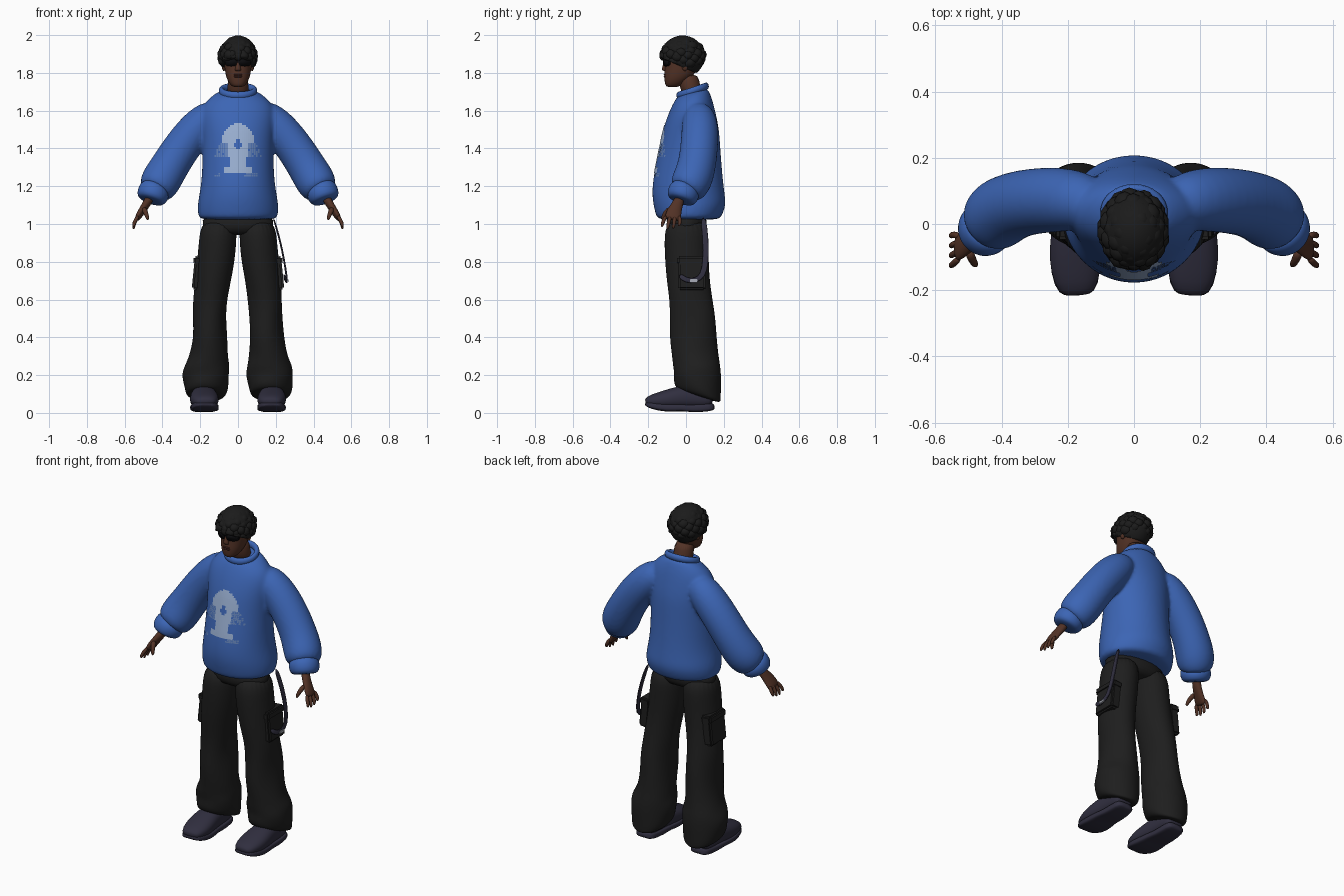
import bpy, bmesh, math, random
from mathutils import Vector, Matrix
from mathutils.bvhtree import BVHTree

random.seed(4)
cube = bpy.data.objects.get("Cube")
if cube:
    bpy.data.objects.remove(cube)


def material(name, r, g, b):
    m = bpy.data.materials.new(name)
    m.use_nodes = True
    m.diffuse_color = (r, g, b, 1)
    bsdf = next(n for n in m.node_tree.nodes if n.type == 'BSDF_PRINCIPLED')
    bsdf.inputs["Base Color"].default_value = (r, g, b, 1)
    bsdf.inputs["Roughness"].default_value = 0.8
    return m


BLUE = material("sweater blue", .045, .13, .46)
BLACK = material("trouser black", .013, .013, .013)
HAIR = material("hair black", .011, .011, .011)
SKIN = material("skin brown", .085, .032, .019)
LIPS = material("lip brown", .06, .018, .014)
NAVY = material("shoe navy", .03, .028, .05)
GLASS = material("glasses black", .004, .004, .005)
PALE = material("print pale", .32, .43, .64)
MID = material("print mid", .13, .23, .48)
METAL = material("buckle grey", .4, .42, .48)


def add_loft(bm, rings, follow=False, n=24, power=2.0):
    """Skin closed rings given as x, y, z, half width, half depth."""
    pts = [Vector(r[:3]) for r in rings]
    loops = []
    for i, r in enumerate(rings):
        t = Vector((0, 0, 1))
        if follow:
            t = (pts[min(i + 1, len(pts) - 1)] - pts[max(i - 1, 0)]).normalized()
        u = Vector((1, 0, 0))
        u = (u - t * u.dot(t)).normalized()
        v = t.cross(u)
        loop = []
        for k in range(n):
            a = math.tau * k / n
            c, s = math.cos(a), math.sin(a)
            c = math.copysign(abs(c) ** (2 / power), c)
            s = math.copysign(abs(s) ** (2 / power), s)
            loop.append(bm.verts.new(pts[i] + u * c * r[3] + v * s * r[-1]))
        loops.append(loop)
    for a, b in zip(loops, loops[1:]):
        for k in range(n):
            bm.faces.new((a[k], a[(k + 1) % n], b[(k + 1) % n], b[k]))
    bm.faces.new(loops[0])
    bm.faces.new(loops[-1])


def finish(bm, name, *mats, smooth=True, subsurf=0):
    bmesh.ops.recalc_face_normals(bm, faces=bm.faces[:])
    mesh = bpy.data.meshes.new(name)
    bm.to_mesh(mesh)
    bm.free()
    for m in mats:
        mesh.materials.append(m)
    for p in mesh.polygons:
        p.use_smooth = smooth
    ob = bpy.data.objects.new(name, mesh)
    bpy.context.collection.objects.link(ob)
    if subsurf:
        ob.modifiers.new("Subdivision", 'SUBSURF').levels = subsurf
        ob.modifiers[0].render_levels = subsurf
    return ob


def loft(name, rings, mat, follow=False, n=24, power=2.0, subsurf=1, warp=None):
    bm = bmesh.new()
    add_loft(bm, rings, follow, n, power)
    if warp:
        for v in bm.verts:
            v.co = warp(v.co)
    return finish(bm, name, mat, subsurf=subsurf)


def box(name, centre, size, mat, tilt=0.0, bevel=.01):
    bm = bmesh.new()
    m = Matrix.Translation(centre) @ Matrix.Rotation(tilt, 4, 'Y') @ Matrix.Diagonal((*size, 1))
    bmesh.ops.create_cube(bm, size=1, matrix=m)
    bmesh.ops.bevel(bm, geom=bm.edges[:], offset=bevel, segments=2, affect='EDGES')
    return finish(bm, name, mat, smooth=False)


def add_ball(bm, centre, size, segments=12):
    m = Matrix.Translation(centre) @ Matrix.Diagonal((*size, 1))
    bmesh.ops.create_uvsphere(bm, u_segments=segments, v_segments=segments * 2 // 3, radius=1, matrix=m)


def ball(name, centre, size, mat):
    bm = bmesh.new()
    add_ball(bm, centre, size, 16)
    return finish(bm, name, mat)


def flip(rings, s):
    return [(r[0] * s, *r[1:]) for r in rings]


# Sweater: body and sleeves fused into one skin
body = [(0, .015, 1.02, .2, .16), (0, .015, 1.04, .213, .175), (0, .02, 1.1, .217, .194),
        (0, .012, 1.16, .205, .194), (0, .01, 1.25, .192, .185), (0, .02, 1.4, .188, .163),
        (0, .027, 1.5, .195, .15), (0, .032, 1.58, .2, .128), (0, .035, 1.64, .18, .108),
        (0, .035, 1.68, .135, .09), (0, .035, 1.705, .095, .075)]
sleeve = [(.1, .06, 1.61, .07), (.19, .075, 1.54, .098), (.29, .072, 1.42, .1),
          (.36, .058, 1.31, .102), (.405, .035, 1.235, .108), (.43, .008, 1.19, .1),
          (.445, -.008, 1.165, .075)]
bm = bmesh.new()
add_loft(bm, body)
for v in bm.verts:  # neckline rises towards the back
    v.co.z += (v.co.y - .035) * 3 * max(0, v.co.z - 1.61)
for s in (1, -1):
    add_loft(bm, flip(sleeve, s), follow=True)
sweater = finish(bm, "sweater", BLUE, subsurf=2)
rm = sweater.modifiers.new("Fuse", 'REMESH')
rm.mode, rm.voxel_size, rm.use_smooth_shade = 'VOXEL', .01, True
sm = sweater.modifiers.new("Soften", 'SMOOTH')
sm.iterations = 5

# Neck ribbing
collar = []
bm = bmesh.new()
for i in range(32):
    a = math.tau * i / 32
    c = Vector((.088 * math.cos(a), .035 + .072 * math.sin(a), 1.705 + .024 * math.sin(a)))
    out = Vector((math.cos(a), math.sin(a), 0))
    collar.append([bm.verts.new(c + out * .014 * math.cos(b) + Vector((0, 0, .02 * math.sin(b))))
                   for b in (math.tau * k / 10 for k in range(10))])
for i in range(32):
    a, b = collar[i], collar[(i + 1) % 32]
    for k in range(10):
        bm.faces.new((a[k], a[(k + 1) % 10], b[(k + 1) % 10], b[k]))
finish(bm, "collar", BLUE)

# Chest print: small plates laid over the sweater
bpy.context.view_layer.update()
tree = BVHTree.FromObject(sweater, bpy.context.evaluated_depsgraph_get())


def print_tone(x, z):
    ax = abs(x)
    if ax / .02 + abs(z - 1.42) / .035 < 1:
        return None
    if z > 1.43:
        return 0 if (x / .085) ** 2 + ((z - 1.44) / .09) ** 2 < 1 else None
    if z > 1.355:
        return (0 if ax < .055 else 1) if ax < .125 - (z - 1.36) * .4 else None
    if z > 1.3:
        return 0 if ax < .045 else None
    if z > 1.275:
        return 0 if ax < .075 else None
    return 1 if .03 < x < .11 or -.13 < x < -.09 else None


bm = bmesh.new()
cell = .0105
for i in range(-13, 13):
    for j in range(27):
        x, z = (i + .5) * cell, 1.25 + (j + .5) * cell
        tone = print_tone(x, z)
        if tone is None or random.random() < .15 * tone:
            continue
        h = cell * (.5 - .07 * tone)
        hits = [tree.ray_cast(Vector((x + dx * h, -1, z + dz * h)), Vector((0, 1, 0)))[0]
                for dx, dz in ((-1, -1), (1, -1), (1, 1), (-1, 1))]
        if all(hits):
            f = bm.faces.new([bm.verts.new(p + Vector((0, -.003, 0))) for p in hits])
            f.material_index = tone
finish(bm, "chest_print", PALE, MID, smooth=False)

# Trousers
loft("trouser_hips", [(0, .003, .94, .15, .08), (0, .003, .97, .195, .108), (0, .003, 1.07, .195, .112)], BLACK)
leg = [(.1, .003, 1.03, .096, .112), (.108, .002, .9, .1, .118), (.118, .005, .8, .1, .116),
       (.132, .012, .7, .095, .115), (.145, .025, .6, .091, .115), (.15, .035, .5, .087, .12),
       (.15, .04, .4, .09, .125), (.158, .05, .3, .102, .125), (.166, .058, .25, .12, .125),
       (.17, .06, .2, .126, .125), (.17, .062, .13, .116, .125), (.171, .064, .1, .106, .12),
       (.171, .064, .09, .085, .1)]


def drape(p):
    """Soft folds in the cloth, and a hem that drops at the heel."""
    low = max(0, min(1, (.75 - p.z) / .2))
    fold = .006 * low * math.sin(p.z * 48 + p.y * 22)
    drop = (p.y - .06) * .34 * max(0, min(1, (.22 - p.z) / .1))
    return Vector((p.x + fold, p.y + fold * .5, p.z - drop))


upper = [(.172, -.215, .055, .035, .015), (.173, -.2, .06, .058, .03), (.176, -.14, .066, .077, .045),
         (.18, -.07, .076, .077, .056), (.18, 0, .086, .066, .065), (.18, .08, .082, .062, .06),
         (.18, .13, .075, .058, .05), (.18, .145, .07, .04, .035)]
sole = [(.172, -.217, .05, .04, .01), (.174, -.19, .04, .068, .018), (.178, -.1, .024, .08, .022),
        (.18, -.02, .03, .068, .018), (.18, .03, .022, .065, .021), (.18, .13, .03, .06, .022),
        (.18, .152, .035, .045, .016)]
cuff = [(.43, .005, 1.195, .07), (.443, -.008, 1.175, .086), (.455, -.02, 1.15, .084),
        (.463, -.028, 1.128, .074), (.465, -.03, 1.122, .05)]
palm = [(.46, -.025, 1.15, .026, .026), (.488, -.048, 1.1, .021, .03), (.512, -.062, 1.065, .019, .04),
        (.53, -.07, 1.035, .016, .044), (.536, -.073, 1.022, .01, .036)]
thumb = [(.5, -.08, 1.085, .016), (.488, -.11, 1.06, .013), (.48, -.122, 1.035, .011), (.477, -.126, 1.02, .005)]

for s, side in ((1, "left"), (-1, "right")):
    loft(f"{side}_trouser_leg", flip(leg, s), BLACK, subsurf=2, warp=drape)
    box(f"{side}_cargo_pocket", (.207 * s, .03, .735), (.06, .145, .17), BLACK, tilt=-.1 * s)
    box(f"{side}_pocket_flap", (.203 * s, .03, .805), (.066, .155, .045), BLACK, tilt=-.1 * s)
    # Shoes
    loft(f"{side}_shoe_upper", flip(upper, s), NAVY, follow=True, power=2.3)
    loft(f"{side}_shoe_sole", flip(sole, s), NAVY, follow=True, power=4)
    # Cuffs and hands
    loft(f"{side}_cuff", flip(cuff, s), BLUE, follow=True)
    loft(f"{side}_palm", flip(palm, s), SKIN, follow=True, n=16)
    loft(f"{side}_thumb", flip(thumb, s), SKIN, follow=True, n=10)
    for i in range(4):
        y, reach = -.07 + (i - 1.5) * .022, (.012, 0, .003, .016)[i]
        spread = (i - 1.5) * .008
        finger = [(.528, y, 1.045, .011), (.545, y + spread - .006, 1.015, .0105),
                  (.553, y + spread - .01, .99 + reach / 2, .0095), (.552, y + spread - .014, .972 + reach, .005)]
        loft(f"{side}_finger_{i + 1}", flip(finger, s), SKIN, follow=True, n=10)
    # Ears and glasses
    ball(f"{side}_ear", (.075 * s, -.005, 1.838), (.011, .018, .028), SKIN)
    for part, y, w, h in (("lens", -.121, .03, .019), ("frame", -.117, .034, .023)):
        plate = [(.036, y, 1.858, w, h), (.036, y + .006, 1.858, w, h)]
        loft(f"{side}_{part}", flip(plate, s), GLASS, follow=True, power=3, subsurf=0,
             warp=lambda p: Vector((p.x, p.y + p.x ** 2 * 6, p.z)))
    arm = [(.068, -.09, 1.868, .004, .006), (.077, -.04, 1.867, .004, .006), (.079, .01, 1.86, .004, .006)]
    loft(f"{side}_glasses_arm", flip(arm, s), GLASS, follow=True, n=8, subsurf=0)
box("glasses_bridge", (0, -.115, 1.864), (.02, .008, .008), GLASS, bevel=.002)

# Hanging strap and buckle
strap = [(.185, .09, 1.04, .005, .016), (.222, .105, .92, .005, .016), (.246, .105, .8, .005, .016),
         (.257, .09, .725, .005, .016), (.259, .05, .7, .005, .014), (.255, 0, .7, .005, .014),
         (.24, -.035, .73, .005, .014)]
loft("hanging_strap", strap, NAVY, follow=True, n=12, power=4)
box("strap_buckle", (.262, .04, .699), (.01, .04, .018), METAL, bevel=.003)

# Head
loft("neck", [(0, .04, 1.66, .062, .056), (0, .022, 1.72, .054, .052), (0, .01, 1.8, .056, .06)], SKIN)
loft("head", [(0, -.072, 1.724, .018, .022), (0, -.068, 1.732, .038, .042), (0, -.052, 1.76, .056, .062),
              (0, -.036, 1.79, .066, .08), (0, -.024, 1.83, .072, .087), (0, -.02, 1.88, .076, .092),
              (0, -.02, 1.93, .07, .085), (0, -.02, 1.96, .045, .06)], SKIN, subsurf=2, power=2.2)
loft("nose", [(0, -.105, 1.808, .012, .01), (0, -.113, 1.815, .019, .016), (0, -.113, 1.825, .014, .015),
              (0, -.105, 1.865, .008, .012)], SKIN, n=12)
for name, z in (("upper_lip", 1.79), ("lower_lip", 1.78)):
    ball(name, (0, -.108, z), (.025, .01, .006), LIPS)

# Hair: a cap cut along a slanted hairline, covered with soft clumps
bm = bmesh.new()
centre = Vector((0, -.018, 1.886))
add_ball(bm, centre, (.099, .116, .112), 30)
for i in range(64):
    z = 1 - i / 46
    a = i * 2.4
    r = math.sqrt(max(0, 1 - z * z))
    p = centre + Vector((.079 * r * math.cos(a), .094 * r * math.sin(a), .082 * z))
    k = random.uniform(.85, 1.1)
    add_ball(bm, p, (.031 * k, .034 * k, .028 * k), 10)
bmesh.ops.bisect_plane(bm, geom=bm.verts[:] + bm.edges[:] + bm.faces[:], plane_co=(0, -.14, 1.884),
                       plane_no=(0, .44, 1), clear_inner=True)
bmesh.ops.holes_fill(bm, edges=[e for e in bm.edges if e.is_boundary], sides=0)
finish(bm, "hair", HAIR)
for i in range(9):
    a = math.pi * (1.08 + .84 * i / 8)
    ball(f"fringe_clump_{i + 1}", (.084 * math.cos(a), -.025 + .094 * math.sin(a), 1.89 + .008 * (i % 2)),
         (.024, .022, .026), HAIR)
